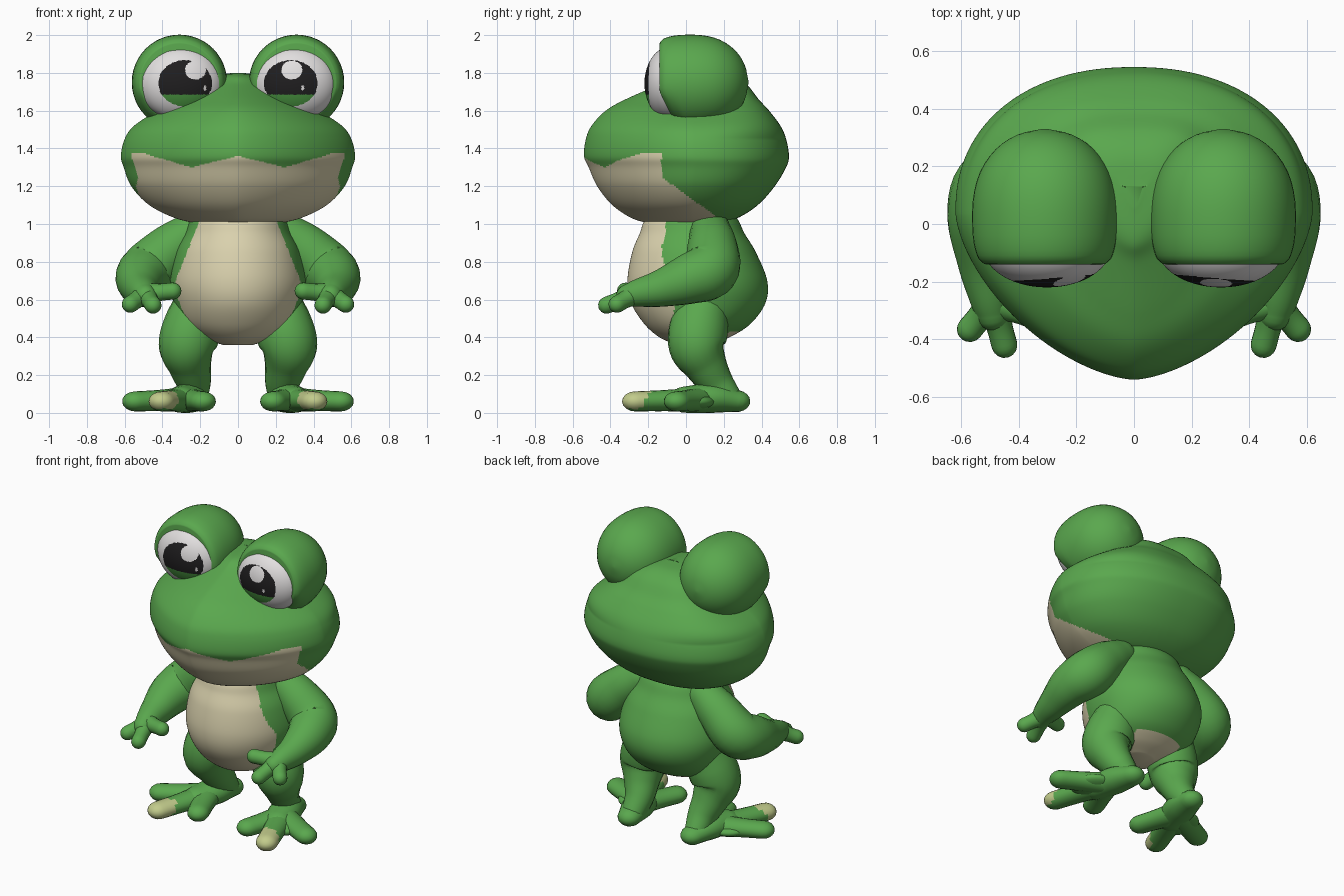
import bpy, bmesh, math
from mathutils import Vector, Matrix

if "Cube" in bpy.data.objects:
    bpy.data.objects.remove(bpy.data.objects["Cube"])


def material(name, rgb):
    m = bpy.data.materials.new(name)
    m.diffuse_color = (*rgb, 1)
    m.use_nodes = True
    m.node_tree.nodes["Principled BSDF"].inputs["Base Color"].default_value = m.diffuse_color
    return m


GREEN = material("skin green", (0.102, 0.39, 0.076))
CREAM = material("belly cream", (0.70, 0.64, 0.42))
NAIL = material("toe yellow", (0.54, 0.60, 0.26))
WHITE = material("eye white", (0.76, 0.74, 0.74))
BLACK = material("pupil black", (0.014, 0.013, 0.014))
REFLECT = material("eye reflection green", (0.065, 0.29, 0.05))


def finish(name, bm, mats, rule=None, mirror=False):
    """Turn a bmesh into a smooth object, colouring faces by rule(centre)."""
    bmesh.ops.recalc_face_normals(bm, faces=bm.faces[:])
    for f in bm.faces:
        f.smooth = True
        if rule:
            f.material_index = rule(f.calc_center_median())
    me = bpy.data.meshes.new(name)
    bm.to_mesh(me)
    bm.free()
    ob = bpy.data.objects.new(name, me)
    bpy.context.collection.objects.link(ob)
    for m in mats:
        me.materials.append(m)
    if mirror:
        mod = ob.modifiers.new("mirror", 'MIRROR')
        mod.use_mirror_merge = False
    return ob


def resample(rows, n):
    """Catmull-Rom through rows of numbers, n steps per span."""
    pts = [Vector(r) for r in rows]
    pts = [pts[0] * 2 - pts[1]] + pts + [pts[-1] * 2 - pts[-2]]
    out = []
    for i in range(1, len(pts) - 2):
        a, b, c, d = pts[i - 1:i + 3]
        for k in range(n):
            t = k / n
            out.append(0.5 * (2 * b + (c - a) * t + (2 * a - 5 * b + 4 * c - d) * t * t
                              + (3 * b - a - 3 * c + d) * t ** 3))
    return out + [pts[-2]]


def skin(bm, rings):
    vs = [[bm.verts.new(p) for p in ring] for ring in rings]
    n = len(vs[0])
    for a, b in zip(vs, vs[1:]):
        for i in range(n):
            j = (i + 1) % n
            bm.faces.new((a[i], a[j], b[j], b[i]))
    bm.faces.new(vs[0][::-1])
    bm.faces.new(vs[-1])


def loft(rows, steps, seg, front_n, back_n):
    """Stack horizontal superellipses given as (z, half width, front y, back y)."""
    bm = bmesh.new()
    rings = []
    for z, w, yf, yb in resample(rows, steps):
        yc = (yf + yb) / 2 + 0.04
        bn = back_n + 4 * max(0, z - 1.45)
        ring = []
        for i in range(seg):
            a = math.tau * (i + 0.5) / seg
            c, s = math.cos(a), math.sin(a)
            e = 2 / (bn if s > 0 else front_n)
            y = yc + (yb - yc if s > 0 else yf - yc) * abs(s) ** e
            ring.append((math.copysign(w * abs(c) ** e, c), y, z))
        rings.append(ring)
    skin(bm, rings)
    return bm


def tube(bm, rows, steps=6, seg=20):
    """Round-ended limb through (x, y, z, radius) rows."""
    path = [(Vector(r[:3]), r[3]) for r in resample(rows, steps)]
    d0 = (path[0][0] - path[1][0]).normalized()
    d1 = (path[-1][0] - path[-2][0]).normalized()
    arc = [math.radians(a) for a in (20, 40, 58, 74, 85)]
    (p0, r0), (p1, r1) = path[0], path[-1]
    head = [(p0 + d0 * r0 * math.sin(a), r0 * math.cos(a)) for a in reversed(arc)]
    tail = [(p1 + d1 * r1 * math.sin(a), r1 * math.cos(a)) for a in arc]
    path = head + path + tail
    rings, u = [], Vector((0.3, 0.2, 1))
    for i, (p, r) in enumerate(path):
        d = (path[min(i + 1, len(path) - 1)][0] - path[max(i - 1, 0)][0]).normalized()
        u = (u - d * u.dot(d)).normalized()
        v = d.cross(u)
        rings.append([p + (u * math.cos(k * math.tau / seg) + v * math.sin(k * math.tau / seg)) * r
                      for k in range(seg)])
    skin(bm, rings)


# Head with cream lower jaw
def jaw(c):
    x = abs(c.x)
    lip = 1.36 - 0.24 * x if x < 0.25 else min(1.38, 1.30 + 0.30 * (x - 0.25))
    edge = -0.13 + max(0, 1.25 - c.z) * 1.37
    return int(c.z < lip and c.y < edge)


head = [(1.0, .20, -.18, .16), (1.03, .33, -.285, .27), (1.10, .47, -.39, .38),
        (1.20, .565, -.47, .47), (1.30, .605, -.515, .53), (1.36, .62, -.54, .545),
        (1.45, .60, -.53, .53), (1.52, .55, -.50, .50), (1.60, .43, -.425, .44),
        (1.66, .32, -.32, .385), (1.74, .22, -.14, .32), (1.785, .12, -.06, .24), (1.80, .03, .06, .12)]
finish("head", loft(head, 10, 256, 1.6, 2.2), [GREEN, CREAM], jaw)


# Body with cream belly and seat patch
def belly(c):
    if c.z < 0.43 and abs(c.x) < 0.17:
        return 1
    if c.z > 0.7:
        half = 0.33 - 0.4 * (c.z - 0.7)
    else:
        half = 0.33 * math.sqrt(max(0, 1 - ((c.z - 0.7) / 0.34) ** 2))
    return int(c.y < 0 and abs(c.x) < half)


body = [(.36, .08, -.05, .12), (.40, .20, -.14, .23), (.47, .29, -.22, .34),
        (.58, .34, -.29, .42), (.70, .36, -.31, .43), (.85, .33, -.285, .37),
        (.95, .28, -.245, .31), (1.03, .25, -.21, .27), (1.10, .2, -.1, .2)]
finish("body", loft(body, 10, 192, 2.0, 2.0), [GREEN, CREAM], belly)

# Eyes: flat-fronted green bulb and painted eyeball
bulb = [(-.14, .205), (-.135, .215), (-.11, .235), (-.04, .25), (.08, .25),
        (.18, .225), (.26, .17), (.31, .095), (.33, .01)]
for s, side in ((-1, "left"), (1, "right")):
    bm = bmesh.new()
    skin(bm, [[(s * .31 + r * math.cos(k * math.tau / 48), y, 1.75 + r * math.sin(k * math.tau / 48))
               for k in range(48)] for y, r in resample(bulb, 3)])
    # lower rim of the lid curls back
    for v in bm.verts:
        if v.co.y < 0 and v.co.z < 1.7:
            v.co.y += (1.7 - v.co.z) * 0.5 * min(1, -v.co.y / 0.1)
    finish(side + "_eye_bulb", bm, [GREEN])

    def paint(c, s=s):
        def inside(x, z, rx, rz):
            return ((c.x - x) / rx) ** 2 + ((c.z - z) / rz) ** 2 < 1
        if c.y > -0.08 or inside(s * .255 + .03, 1.815, .055, .05):
            return 0
        if inside(s * .259 + .084, 1.72, .008, .014):
            return 0
        if inside(s * .28, 1.745, .142, .122):
            return 2 if c.z < 1.685 else 1
        return 0

    bm = bmesh.new()
    bmesh.ops.create_uvsphere(bm, u_segments=128, v_segments=128, radius=1)
    bm.transform(Matrix.Translation((s * .302, -.08, 1.745))
                 @ Matrix.Diagonal((.222, .14, .195, 1)) @ Matrix.Rotation(math.pi / 2, 4, 'X'))
    finish(side + "_eyeball", bm, [WHITE, BLACK, REFLECT], paint)

# Arms with three fingers
bm = bmesh.new()
tube(bm, [(.23, .13, .96, .11), (.35, .14, .87, .135), (.47, .13, .76, .15), (.515, .02, .71, .135),
          (.515, -.13, .66, .10), (.50, -.25, .635, .075), (.49, -.31, .62, .06)])
for tip in ((.57, -.365, .575), (.45, -.42, .57), (.345, -.32, .645)):
    mid = Vector((.49, -.27, .63)).lerp(Vector(tip), .55)
    tube(bm, [(.49, -.27, .63, .06), (*mid, .046), (*tip, .045)])
finish("arms", bm, [GREEN], mirror=True)

# Legs
bm = bmesh.new()
tube(bm, [(.21, .10, .58, .13), (.24, .07, .46, .155), (.27, .06, .35, .15), (.255, .105, .25, .115),
          (.235, .16, .16, .092), (.235, .22, .08, .075)])
finish("legs", bm, [GREEN], mirror=True)

# Feet: flattened and webbed, three splayed toes, the middle one tipped in yellow on top
bm = bmesh.new()
tube(bm, [(.235, .265, .08, .075), (.26, .14, .10, .10), (.30, .0, .09, .09)])
for tip in ((.545, -.05, .078), (.405, -.27, .078), (.185, -.16, .078)):
    mid = Vector((.28, .08, .09)).lerp(Vector(tip), .55)
    tube(bm, [(.28, .08, .09, .085), (*mid, .072), (*tip, .068)])
bmesh.ops.create_uvsphere(bm, u_segments=32, v_segments=16, radius=1, matrix=Matrix.Translation(
    (.33, .01, .075)) @ Matrix.Diagonal((.14, .14, .06, 1)))
bm.transform(Matrix.Diagonal((1, 1, .78, 1)))
finish("feet", bm, [GREEN, NAIL], lambda c: int(c.y < -.19 - (.11 - c.z) * .6 and c.x > .3 and c.z > .022), mirror=True)
